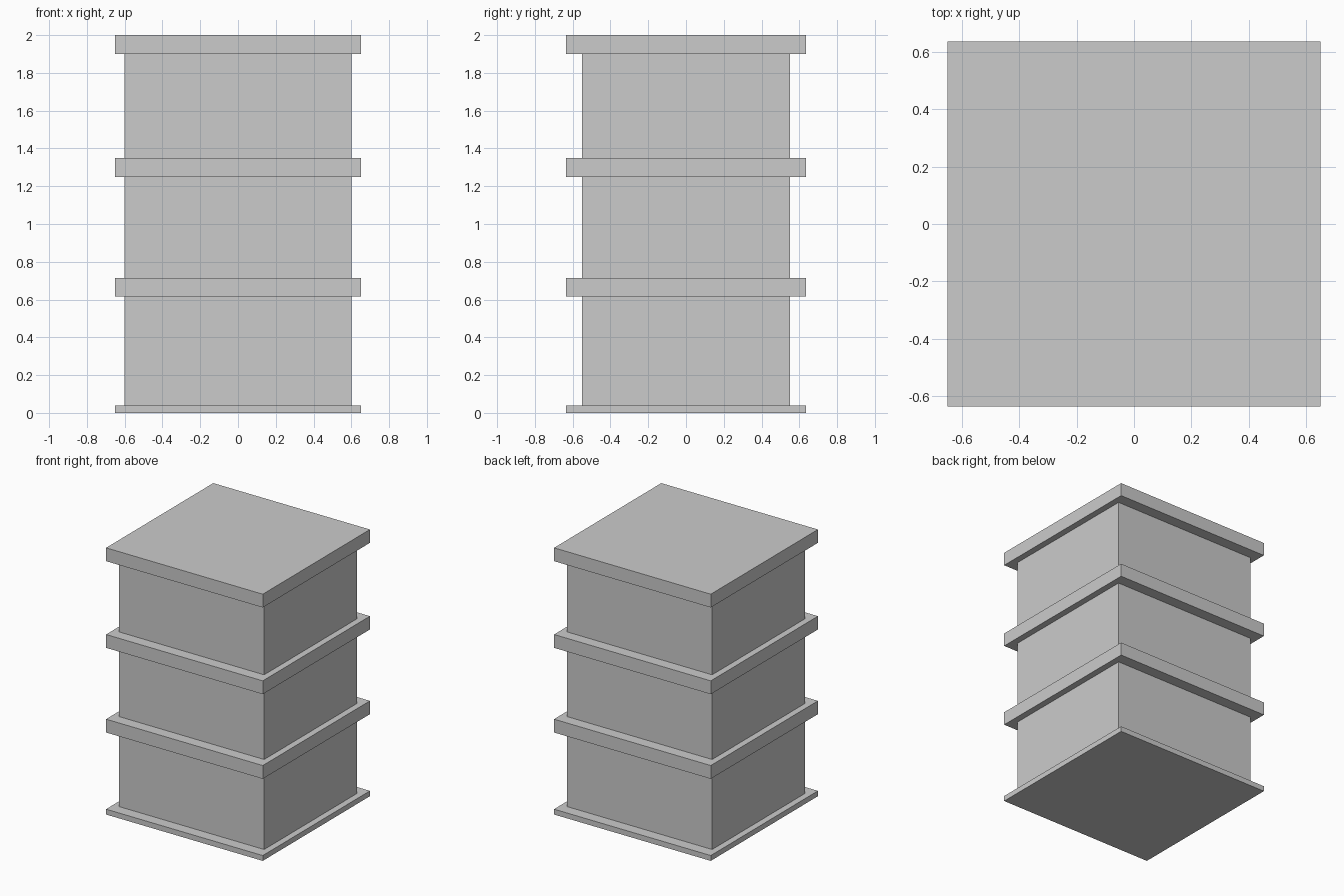
import bpy

cube = bpy.data.objects.get("Cube")
if cube:
    bpy.data.objects.remove(cube, do_unlink=True)

# One plain material
grey = bpy.data.materials.new("light grey")
grey.use_nodes = True
colour = (0.6, 0.6, 0.6, 1)
grey.diffuse_color = colour
grey.node_tree.nodes["Principled BSDF"].inputs["Base Color"].default_value = colour


def box(name, half_x, half_y, bottom, top):
    bpy.ops.mesh.primitive_cube_add(size=2, location=(0, 0, (bottom + top) / 2))
    obj = bpy.context.object
    obj.name = name
    obj.scale = (half_x, half_y, (top - bottom) / 2)
    bpy.ops.object.transform_apply(location=False, rotation=False, scale=True)
    obj.data.materials.append(grey)
    return obj


# Overhanging slabs, from the thin base to the roof
slabs = [
    ("base_slab", 0, 0.04),
    ("first_floor_slab", 0.615, 0.715),
    ("second_floor_slab", 1.25, 1.35),
    ("roof_slab", 1.9, 2),
]
for name, bottom, top in slabs:
    box(name, 0.65, 0.635, bottom, top)

# Recessed storeys filling the gaps between slabs
storeys = ("ground_storey", "middle_storey", "top_storey")
for name, below, above in zip(storeys, slabs, slabs[1:]):
    box(name, 0.602, 0.55, below[2], above[1])
